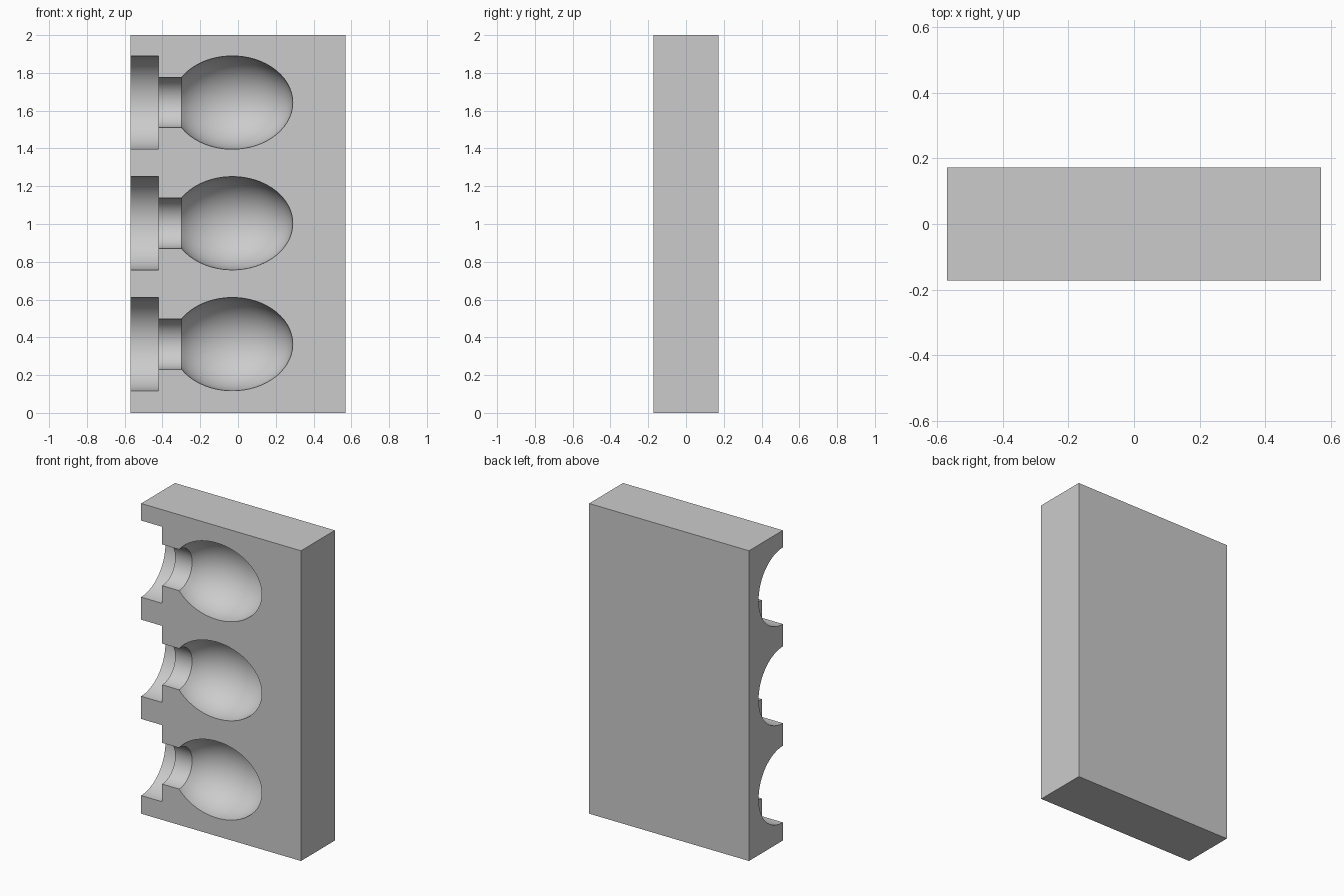
import bpy, bmesh, math
from mathutils import Matrix, Vector

cube = bpy.data.objects.get("Cube")
if cube:
    bpy.data.objects.remove(cube, do_unlink=True)

W, D, H = 1.14, 0.345, 2.0
R, NECK_R = 0.247, 0.133
BULB_X, BULB_LEN = -0.03, 0.32
CENTRES = (0.364, 1.004, 1.643)
SEGMENTS, RINGS = 64, 24

grey = bpy.data.materials.new("plain grey")
grey.use_nodes = True
colour = (0.6, 0.6, 0.6, 1)
grey.diffuse_color = colour
grey.node_tree.nodes["Principled BSDF"].inputs["Base Color"].default_value = colour


def add_object(name, bm):
    mesh = bpy.data.meshes.new(name)
    bmesh.ops.recalc_face_normals(bm, faces=bm.faces)
    bm.to_mesh(mesh)
    bm.free()
    mesh.materials.append(grey)
    obj = bpy.data.objects.new(name, mesh)
    bpy.context.collection.objects.link(obj)
    return obj


# Solid block
bm = bmesh.new()
bmesh.ops.create_cube(bm, size=1, matrix=Matrix.Translation((0, 0, H / 2)) @ Matrix.Diagonal((W, D, H, 1)))
block = add_object("mould_block", bm)

# Cavity profile: plug opening, narrow neck, then an egg-shaped bulb
start = math.acos(NECK_R / R) + math.pi / 2
profile = [(-W / 2 - 0.1, 0), (-W / 2 - 0.1, R), (-0.42, R), (-0.42, NECK_R)]
first = math.pi - math.asin(NECK_R / R)
for i in range(RINGS + 1):
    a = first * (1 - i / RINGS)
    profile.append((BULB_X + BULB_LEN * math.cos(a), R * math.sin(a) if i < RINGS else 0))

# Three lathed cutters, with their axes on the front face
bm = bmesh.new()
for z in CENTRES:
    axis = Vector((0, -D / 2, z))
    verts = [bm.verts.new(axis + Vector((x, 0, r))) for x, r in profile]
    edges = [bm.edges.new(pair) for pair in zip(verts, verts[1:])]
    bmesh.ops.spin(bm, geom=verts + edges, cent=axis, axis=(1, 0, 0),
                   angle=math.tau, steps=SEGMENTS, use_duplicate=False)
bmesh.ops.remove_doubles(bm, verts=bm.verts, dist=0.0001)
cutter = add_object("cavity_cutter", bm)
cutter.hide_render = True

# Carve the cavities and discard the helper
cut = block.modifiers.new("cavities", "BOOLEAN")
cut.operation = "DIFFERENCE"
cut.solver = "EXACT"
cut.object = cutter
bpy.ops.object.select_all(action="DESELECT")
block.select_set(True)
bpy.context.view_layer.objects.active = block
bpy.ops.object.modifier_apply(modifier=cut.name)
bpy.data.objects.remove(cutter, do_unlink=True)
bpy.ops.object.shade_smooth_by_angle(angle=math.radians(25))
